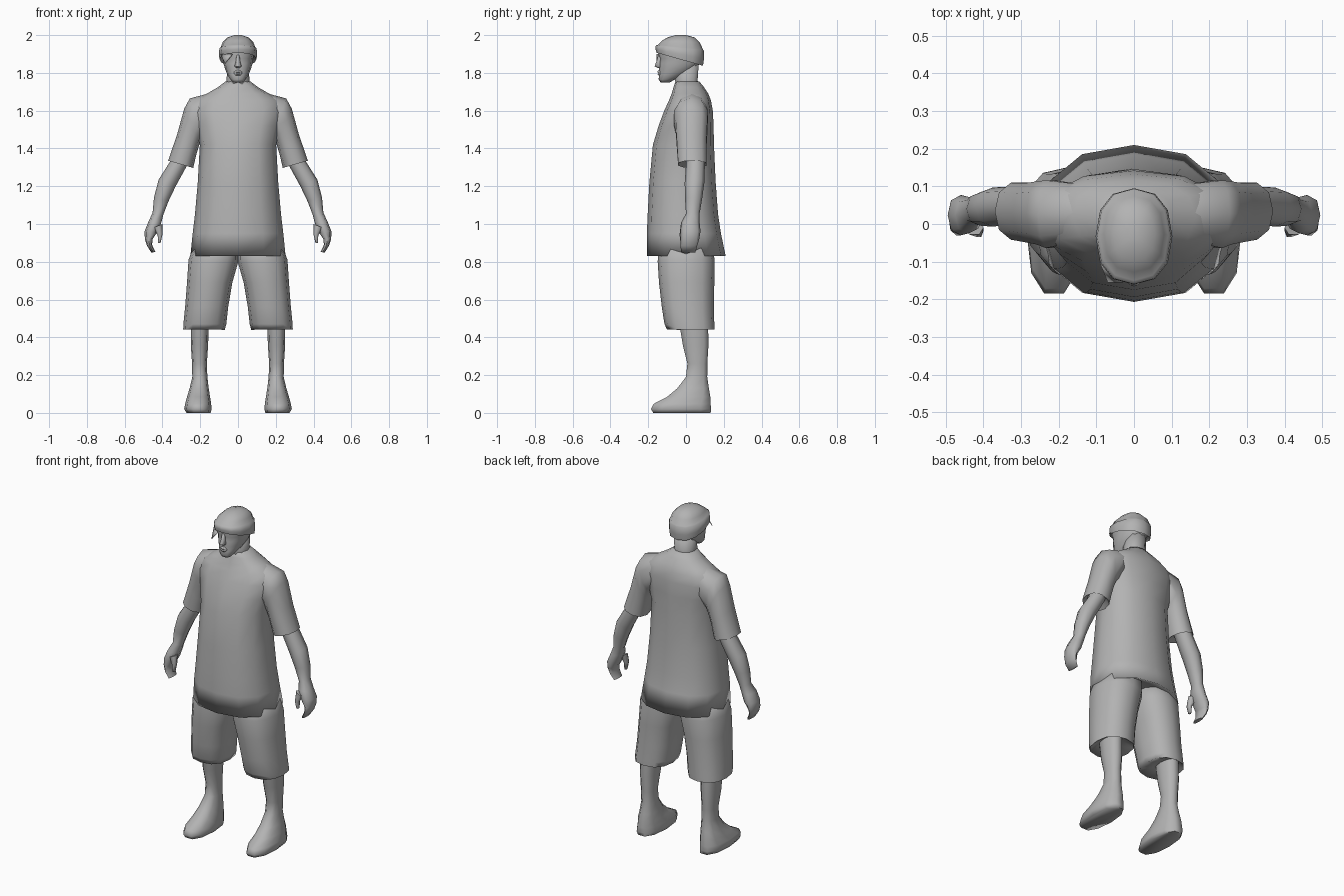
import bpy, bmesh, math

grey = bpy.data.materials.new("plain grey")
grey.diffuse_color = (0.45, 0.45, 0.45, 1)


def finish(name, bm, mirror, angle):
    bmesh.ops.recalc_face_normals(bm, faces=bm.faces)
    me = bpy.data.meshes.new(name)
    bm.to_mesh(me)
    bm.free()
    me.materials.append(grey)
    me.shade_smooth()
    me.set_sharp_from_angle(angle=math.radians(angle))
    ob = bpy.data.objects.new(name, me)
    bpy.context.collection.objects.link(ob)
    if mirror:
        ob.modifiers.new("mirror", 'MIRROR').use_axis[0] = True
    return ob


def loft(name, rings, sides=12, power=2.3, mirror=False, angle=180):
    """Each ring: x0, z0, x1, z1, y_front, y_back, optional slope of z along y."""
    bm = bmesh.new()
    loops = []
    for x0, z0, x1, z1, yf, yb, *slope in rings:
        s = slope[0] if slope else 0
        loop = []
        for k in range(sides):
            a = 2 * math.pi * k / sides
            c, d = math.cos(a), math.sin(a)
            u = math.copysign(abs(c) ** (2 / power), c)
            v = math.copysign(abs(d) ** (2 / power), d)
            dy = v * (yb - yf) / 2
            loop.append(bm.verts.new(((x0 + x1) / 2 + u * (x1 - x0) / 2,
                                      (yf + yb) / 2 + dy,
                                      (z0 + z1) / 2 + u * (z1 - z0) / 2 + s * dy)))
        loops.append(loop)
    for a, b in zip(loops, loops[1:]):
        for k in range(sides):
            j = (k + 1) % sides
            bm.faces.new((a[k], a[j], b[j], b[k]))
    bm.faces.new(loops[0])
    bm.faces.new(loops[-1])
    return finish(name, bm, mirror, angle)


def level(rows):
    """Centred level rings from z, half width, y_front, y_back, optional slope."""
    return [(-w, z, w, z, yf, yb, *s) for z, w, yf, yb, *s in rows]


# Long loose shirt with the hem turned in
loft("shirt_body", level([
    (0.87, 0.18, -0.13, 0.13), (0.83, 0.252, -0.207, 0.21), (0.95, 0.24, -0.207, 0.185),
    (1.05, 0.228, -0.203, 0.17), (1.22, 0.213, -0.194, 0.157), (1.42, 0.202, -0.175, 0.148),
    (1.52, 0.225, -0.145, 0.146), (1.60, 0.245, -0.115, 0.142), (1.655, 0.225, -0.09, 0.132),
    (1.69, 0.165, -0.076, 0.118), (1.725, 0.105, -0.066, 0.095), (1.755, 0.065, -0.055, 0.07)]))

# Short sleeves
loft("sleeve", [
    (0.14, 1.50, 0.16, 1.69, -0.05, 0.11), (0.19, 1.46, 0.255, 1.665, -0.068, 0.12),
    (0.205, 1.42, 0.285, 1.61, -0.058, 0.117), (0.22, 1.37, 0.322, 1.475, -0.052, 0.112),
    (0.237, 1.297, 0.37, 1.335, -0.045, 0.113), (0.28, 1.335, 0.34, 1.355, 0.01, 0.09)],
    sides=10, mirror=True, angle=75)

# Forearm with curled hand
loft("forearm_and_hand", [
    (0.245, 1.38, 0.335, 1.41, 0.0, 0.10), (0.275, 1.30, 0.36, 1.33, 0.0, 0.10),
    (0.33, 1.20, 0.42, 1.235, -0.007, 0.097), (0.368, 1.12, 0.445, 1.14, -0.005, 0.085),
    (0.395, 1.05, 0.452, 1.06, 0.0, 0.072), (0.405, 1.01, 0.475, 1.01, -0.025, 0.072),
    (0.425, 0.96, 0.495, 0.96, -0.03, 0.077), (0.452, 0.92, 0.493, 0.92, -0.03, 0.07),
    (0.455, 0.89, 0.482, 0.885, -0.03, 0.06), (0.438, 0.853, 0.458, 0.848, -0.025, 0.05)],
    sides=8, mirror=True, angle=80)
loft("thumb", [
    (0.40, 1.0, 0.45, 0.98, -0.03, 0.01), (0.40, 0.945, 0.425, 0.94, -0.036, -0.002),
    (0.41, 0.90, 0.424, 0.90, -0.03, -0.008)], sides=6, mirror=True, angle=80)

# Wide knee length shorts, one leg mirrored
loft("shorts_leg", [
    (0.0, 0.90, 0.23, 0.90, -0.14, 0.14), (0.0, 0.795, 0.262, 0.81, -0.15, 0.152),
    (0.03, 0.69, 0.27, 0.69, -0.143, 0.15), (0.052, 0.56, 0.28, 0.56, -0.128, 0.147),
    (0.062, 0.47, 0.289, 0.47, -0.114, 0.15), (0.07, 0.44, 0.29, 0.442, -0.10, 0.15),
    (0.14, 0.465, 0.25, 0.465, -0.04, 0.12)], mirror=True, angle=100, power=2.4)

# Lower leg and bare foot
loft("leg_and_foot", [
    (0.145, 0.0, 0.272, 0.0, -0.18, 0.137), (0.14, 0.02, 0.285, 0.02, -0.192, 0.14),
    (0.142, 0.048, 0.28, 0.048, -0.178, 0.137), (0.148, 0.085, 0.27, 0.085, -0.105, 0.134),
    (0.155, 0.13, 0.256, 0.13, -0.05, 0.125), (0.162, 0.19, 0.242, 0.19, -0.003, 0.115),
    (0.165, 0.26, 0.243, 0.26, 0.005, 0.115), (0.158, 0.36, 0.25, 0.36, -0.02, 0.122),
    (0.155, 0.48, 0.25, 0.48, -0.04, 0.12)], sides=10, mirror=True, angle=80)

# Neck, head and face
loft("neck", level([
    (1.70, 0.075, -0.055, 0.085), (1.76, 0.06, -0.06, 0.064), (1.85, 0.058, -0.06, 0.07)]),
    sides=10)
loft("head", level([
    (1.75, 0.026, -0.135, -0.085), (1.765, 0.04, -0.145, -0.06), (1.79, 0.056, -0.143, 0.0),
    (1.82, 0.068, -0.143, 0.05), (1.85, 0.077, -0.142, 0.074), (1.875, 0.08, -0.138, 0.08),
    (1.90, 0.086, -0.147, 0.085), (1.94, 0.085, -0.14, 0.08)]), angle=80)
loft("nose", level([
    (1.825, 0.010, -0.145, -0.12), (1.835, 0.019, -0.166, -0.12),
    (1.86, 0.012, -0.157, -0.12), (1.895, 0.008, -0.146, -0.12)]), sides=8, angle=80)
loft("lips", level([
    (1.785, 0.012, -0.144, -0.12), (1.793, 0.022, -0.151, -0.115),
    (1.799, 0.024, -0.146, -0.115), (1.806, 0.022, -0.152, -0.115),
    (1.815, 0.010, -0.145, -0.12)]), sides=8, angle=60)

# Head wrap: tilted band with a rounded crown
loft("head_wrap", level([
    (1.885, 0.086, -0.14, 0.08, -0.25), (1.872, 0.098, -0.156, 0.09, -0.28),
    (1.90, 0.102, -0.161, 0.095, -0.2), (1.932, 0.098, -0.16, 0.094, -0.1),
    (1.936, 0.091, -0.15, 0.09, -0.1), (1.965, 0.08, -0.128, 0.074, -0.05),
    (1.988, 0.056, -0.098, 0.045), (2.0, 0.02, -0.055, 0.0)]), angle=70)

# Loose corner of the wrap hanging over one temple
bm = bmesh.new()
bm.faces.new([bm.verts.new(p) for p in
              ((-0.092, -0.10, 1.90), (-0.03, -0.155, 1.90), (-0.07, -0.155, 1.85))])
flap = finish("wrap_corner", bm, False, 60)
flap.modifiers.new("thickness", 'SOLIDIFY').thickness = 0.004
